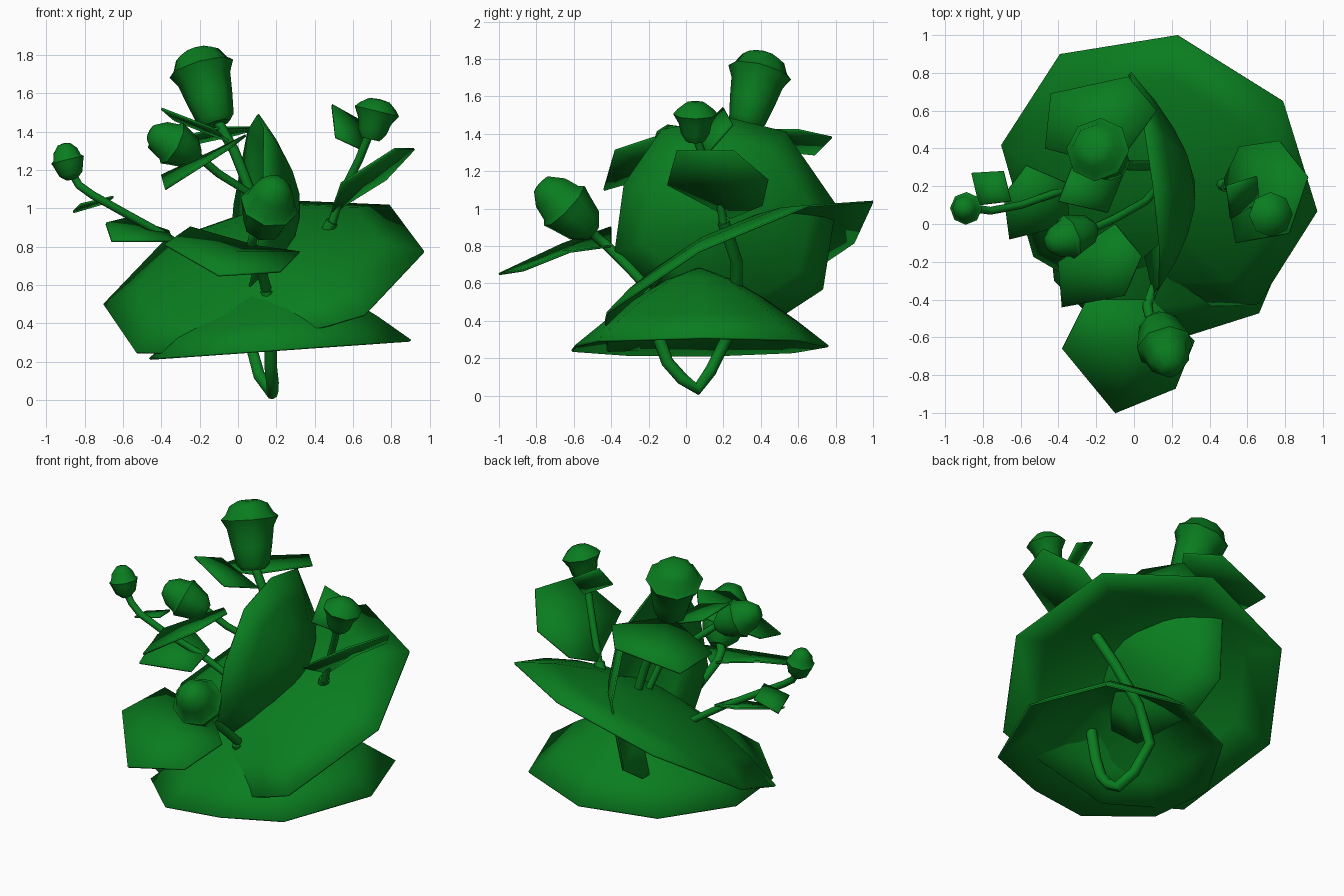
import bpy, bmesh, math
from mathutils import Vector

cube = bpy.data.objects.get("Cube")
if cube:
    bpy.data.objects.remove(cube, do_unlink=True)

# One leaf-green colour
green = bpy.data.materials.new("leaf_green")
green.use_nodes = True
COLOR = (0.003, 0.205, 0.014, 1)
green.diffuse_color = COLOR
green.node_tree.nodes["Principled BSDF"].inputs["Base Color"].default_value = COLOR


def finish(name, bm, angle=45):
    bmesh.ops.recalc_face_normals(bm, faces=bm.faces)
    mesh = bpy.data.meshes.new(name)
    bm.to_mesh(mesh)
    bm.free()
    mesh.materials.append(green)
    obj = bpy.data.objects.new(name, mesh)
    bpy.context.collection.objects.link(obj)
    bpy.ops.object.select_all(action='DESELECT')
    obj.select_set(True)
    bpy.context.view_layer.objects.active = obj
    bpy.ops.object.shade_smooth_by_angle(angle=math.radians(angle))
    return obj


def bridge(bm, a, b):
    for i in range(len(a)):
        j = (i + 1) % len(a)
        bm.faces.new((a[i], a[j], b[j], b[i]))


def cap(bm, ring, tip):
    for i in range(len(ring)):
        bm.faces.new((ring[i], ring[(i + 1) % len(ring)], tip))


def leaf(name, outline, bulge=(0, 0, 0.004), center=None, steps=1, power=1.7):
    """Thin leaf: rings shrink to the centre and rise along the bulge."""
    rim = [Vector(p) for p in outline]
    mid = Vector(center) if center else sum(rim, Vector()) / len(rim)
    bulge = Vector(bulge)
    bm = bmesh.new()
    prev = None
    for k in range(steps, 0, -1):
        t = k / steps
        ring = [bm.verts.new(mid.lerp(p, t) + bulge * (1 - t ** power)) for p in rim]
        if prev:
            bridge(bm, prev, ring)
        prev = ring
    cap(bm, prev, bm.verts.new(mid + bulge))
    obj = finish(name, bm)
    mod = obj.modifiers.new("thickness", 'SOLIDIFY')
    mod.thickness = 0.012
    mod.offset = 0


def frame(axis):
    side = axis.cross(Vector((0, 1, 0.1))).normalized()
    return side, axis.cross(side).normalized()


def bud(name, base, top, radius, profile, sides=8):
    """Faceted flower head turned around the line from base to top."""
    base, top = Vector(base), Vector(top)
    u, v = frame((top - base).normalized())
    bm = bmesh.new()
    prev = None
    for r, h in profile:
        c = base.lerp(top, h)
        ring = []
        for i in range(sides):
            a = math.tau * i / sides
            ring.append(bm.verts.new(c + (u * math.cos(a) + v * math.sin(a)) * r * radius))
        if prev:
            bridge(bm, prev, ring)
        else:
            cap(bm, ring, bm.verts.new(base))
        prev = ring
    cap(bm, prev, bm.verts.new(top))
    finish(name, bm)


def stem(name, points, radius, sides=8):
    """Round stalk along a path."""
    pts = [Vector(p) for p in points]
    bm = bmesh.new()
    prev = None
    u = None
    for i, p in enumerate(pts):
        d = (pts[min(i + 1, len(pts) - 1)] - pts[max(i - 1, 0)]).normalized()
        # Carry the side direction along so the tube does not twist
        u = (u - d * u.dot(d)).normalized() if u else frame(d)[0]
        v = d.cross(u)
        ring = [bm.verts.new(p + (u * math.cos(math.tau * k / sides)
                + v * math.sin(math.tau * k / sides)) * radius) for k in range(sides)]
        if prev:
            bridge(bm, prev, ring)
        else:
            cap(bm, ring, bm.verts.new(p))
        prev = ring
    cap(bm, prev, bm.verts.new(pts[-1]))
    finish(name, bm, 60)


# Lower umbrella leaf
shell = [(.28, -.59), (.66, -.47), (.9, .1), (.72, .6), (.25, .76),
         (-.2, .58), (-.46, .13), (-.42, -.3), (-.1, -.61)]
leaf("lower_leaf", [(x, y, .26 + .07 * (x - .2)) for x, y in shell],
     (0, 0, .42), (.2, .07, .26), steps=4, power=1.35)

# Great tilted leaf
great = [(.23, 1), (.79, .65), (.97, .07), (.66, -.42), (.5, -.43),
         (-.1, -.42), (-.53, -.17), (-.7, .42), (-.39, .9)]
leaf("great_leaf", [(x, y, .61 + .27 * (x - .13) + .5 * (y - .2)) for x, y in great],
     (-.04, -.07, .2), (.13, .2, .61), steps=4, power=2)

# Upright cupped leaf
upright = [(-.38, .77), (-.33, 1.13), (-.13, 1.42), (.2, 1.49), (.53, 1.41),
           (.8, 1.02), (.73, .57), (.5, .42), (.05, .4)]
leaf("upright_leaf", [(.1 * (z - .5) + .03 - .126 * y, y, z) for y, z in upright],
     (.27, 0, 0), steps=4)

# Smaller leaves
leaf("rear_leaf", [(-.47, .4, 1.32), (-.44, .69, 1.29), (-.03, .78, 1.38),
                   (.12, .6, 1.42), (-.1, .3, 1.42)])
leaf("upper_leaflet", [(-.4, .12, 1.52), (-.14, .06, 1.42), (-.05, .28, 1.35), (-.33, .3, 1.46)])
leaf("middle_leaf", [(-.4, -.2, 1.17), (-.38, -.44, 1.1), (-.05, -.38, 1.31),
                     (.04, -.17, 1.38), (-.1, 0, 1.31)])
leaf("left_leaf", [(.54, -.1, 1.13), (.82, -.05, 1.31), (.92, .25, 1.31),
                   (.77, .44, 1.15), (.56, .41, 1.02), (.48, .24, .95)])
leaf("left_leaflet", [(.49, .2, 1.54), (.65, .25, 1.45), (.66, .12, 1.3), (.51, .03, 1.37)])
leaf("front_leaf", [(-.38, -.66, .81), (-.1, -1, .65), (.22, -.87, .67),
                    (.32, -.62, .77), (.1, -.4, .8), (-.25, -.4, .9)])
leaf("right_leaf", [(-.69, .15, .92), (-.57, .31, .95), (-.36, .22, .88),
                    (-.34, 0, .83), (-.66, -.08, .83)])
leaf("right_leaflet", [(-.86, .27, .98), (-.69, .28, 1.03), (-.65, .12, 1.06), (-.82, .1, 1.02)])

# Flower heads: open ones flare at the lip, closed ones are rounder
OPEN = [(.45, 0), (.62, .07), (.77, .35), (.88, .6), (1.08, .74), (.9, .8), (.72, .93), (.4, .99)]
CLOSED = [(.35, 0), (.75, .15), (.94, .4), (1.06, .54), (.9, .6), (.76, .8), (.4, .97)]
CUP = [(.45, 0), (.7, .2), (.8, .45), (1.08, .7), (.88, .82), (.5, .97)]
bud("large_flower", (-.11, .32, 1.44), (-.22, .42, 1.83), .16, OPEN)
bud("middle_bud", (-.21, -.02, 1.27), (-.46, -.11, 1.4), .115, CLOSED)
bud("right_bud", (-.865, .08, 1.15), (-.91, .085, 1.34), .082, CLOSED)
bud("front_bud", (.12, -.5, .87), (.2, -.78, 1.14), .145, CLOSED)
bud("left_flower", (.69, .05, 1.36), (.74, .05, 1.57), .11, CUP)

# Stalks: the root stalk loops under the leaves and feeds the front and left branches
stem("root_stem", [(.15, -.22, .57), (.17, -.15, .32), (.17, -.1, .18), (.18, -.02, .09),
                   (.18, .06, .035), (.11, .13, .13), (.06, .22, .31), (.19, .27, .5),
                   (.38, .27, .72), (.49, .2, .93)], .033)
stem("large_flower_stem", [(.13, .34, .84), (.08, .31, 1.05), (-.02, .31, 1.3), (-.12, .33, 1.48)], .027)
stem("middle_stem", [(.13, .2, .85), (.06, .12, 1.08), (-.1, .03, 1.18), (-.23, -.03, 1.29)], .022)
stem("right_stem", [(-.2, .22, .74), (-.4, .17, .87), (-.6, .1, .98), (-.76, .07, 1.07),
                    (-.83, .08, 1.12), (-.87, .08, 1.19)], .021)
stem("front_stem", [(.15, -.2, .57), (.12, -.3, .68), (.07, -.43, .81), (.08, -.48, .85),
                    (.13, -.53, .91)], .027)
stem("left_stem", [(.49, .2, .92), (.53, .18, 1.05), (.63, .1, 1.25), (.69, .05, 1.4)], .022)
